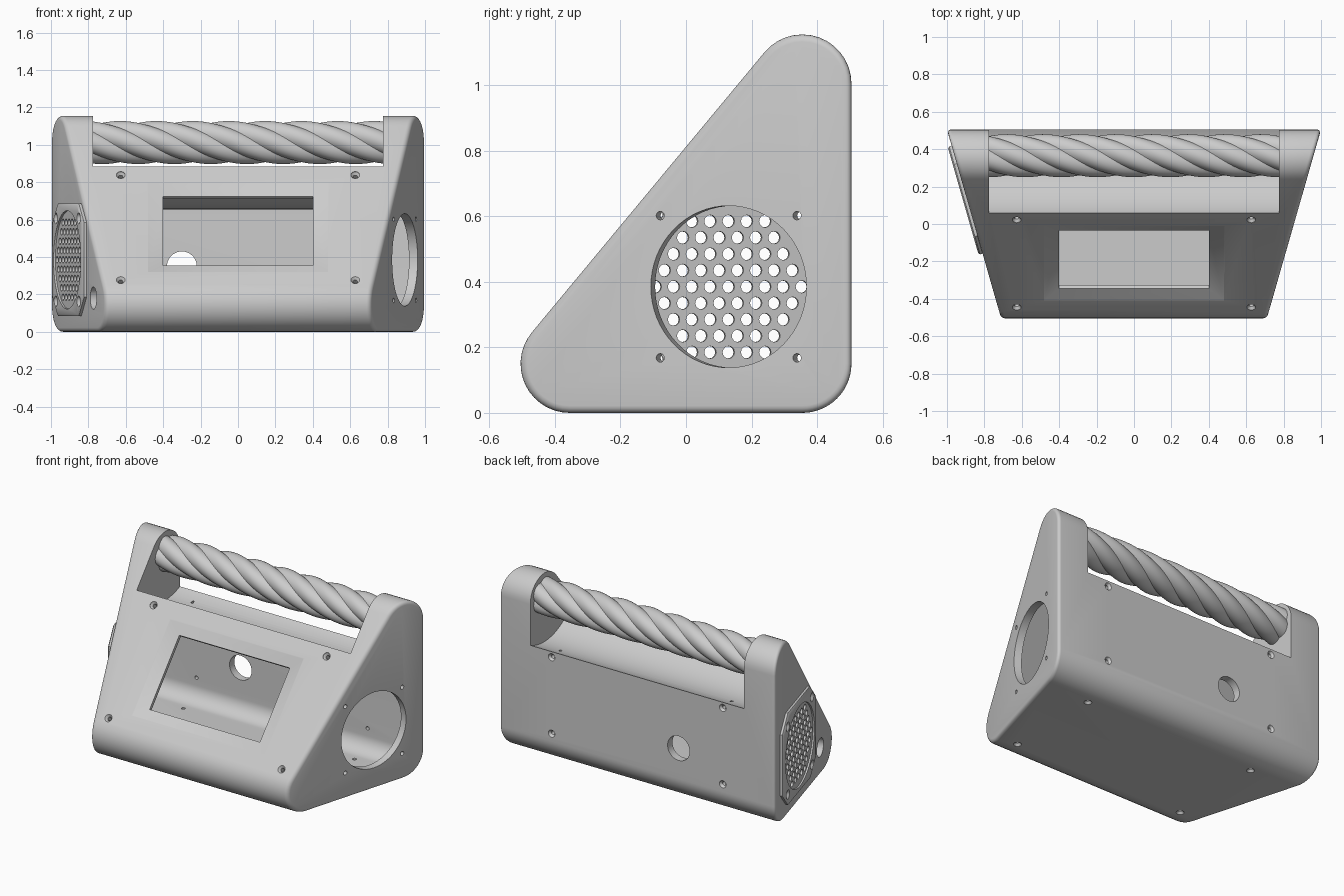
import bpy
import bmesh
from math import sin, cos, pi, radians, atan2, sqrt
from mathutils import Vector, Matrix

if "Cube" in bpy.data.objects:
    bpy.data.objects.remove(bpy.data.objects["Cube"])

grey = bpy.data.materials.new("light_grey")
grey.use_nodes = True
grey.diffuse_color = (0.6, 0.6, 0.6, 1)
grey.node_tree.nodes["Principled BSDF"].inputs["Base Color"].default_value = (0.6, 0.6, 0.6, 1)

SLOPE = 0.287          # how far the ends lean in towards the front
CORNERS = [(-0.355, 0.15), (0.355, 0.15), (0.355, 1.005)]
SLANT = Vector((0, -0.767, 0.641))
Z, Y = Vector((0, 0, 1)), Vector((0, 1, 0))


# ---------- helpers ----------
def loft(name, solids, matrix=Matrix()):
    """Each solid is a list of equal-length rings, skinned and capped."""
    bm = bmesh.new()
    for rings in solids:
        vs = [[bm.verts.new(matrix @ Vector(p)) for p in r] for r in rings]
        n = len(vs[0])
        for a, b in zip(vs, vs[1:]):
            for i in range(n):
                bm.faces.new((a[i], a[(i + 1) % n], b[(i + 1) % n], b[i]))
        bm.faces.new(vs[0][::-1])
        bm.faces.new(vs[-1])
    bmesh.ops.recalc_face_normals(bm, faces=bm.faces)
    me = bpy.data.meshes.new(name)
    bm.to_mesh(me)
    bm.free()
    me.materials.append(grey)
    ob = bpy.data.objects.new(name, me)
    bpy.context.collection.objects.link(ob)
    return ob


def cut(ob, *cutters):
    """Subtract the cutters, then discard them."""
    for c in cutters:
        m = ob.modifiers.new("cut", 'BOOLEAN')
        m.operation, m.solver, m.object = 'DIFFERENCE', 'EXACT', c
    bake(ob)
    for c in cutters:
        bpy.data.objects.remove(c)


def bake(ob):
    dg = bpy.context.evaluated_depsgraph_get()
    me = bpy.data.meshes.new_from_object(ob.evaluated_get(dg))
    ob.modifiers.clear()
    ob.data = me


def bevel(ob, width):
    m = ob.modifiers.new("bevel", 'BEVEL')
    m.width, m.segments, m.limit_method, m.angle_limit = width, 4, 'ANGLE', radians(40)
    bake(ob)


def frame(origin, normal, up=Z):
    n = Vector(normal).normalized()
    x = up.cross(n).normalized()
    return Matrix.Translation(origin) @ Matrix((x, n.cross(x), n)).transposed().to_4x4()


def circle(r, h, c=(0, 0), n=32):
    return [(c[0] + r * cos(2 * pi * i / n), c[1] + r * sin(2 * pi * i / n), h) for i in range(n)]


def rect(w, d, h):
    return [(-w, -d, h), (w, -d, h), (w, d, h), (-w, d, h)]


def side_x(y):
    return 1 - SLOPE * (0.505 - y)


def wedge(name, r, inset):
    """Rounded triangle drawn around the corner centres, with leaning ends."""
    a = atan2(SLANT.z, SLANT.y)
    spans = [(a, 1.5 * pi), (-pi / 2, 0), (0, a)]
    prof = [(c[0] + r * cos(s + (e - s) * i / 14), c[1] + r * sin(s + (e - s) * i / 14))
            for c, (s, e) in zip(CORNERS, spans) for i in range(15)]
    return loft(name, [[[(k * (side_x(y) - inset), y, z) for y, z in prof] for k in (-1, 1)]])


def channel(name, r, half):
    """Round trough below the handle."""
    return loft(name, [[[(x, 0.36 + p[0], 1.05 + p[1]) for p in circle(r, 0, n=96)] for x in (-half, half)]])


def end_frame(k, y, z):
    return frame((k * side_x(y), y, z), (k, -SLOPE, 0))


def screw_holes(name, matrix, spots, r=0.012):
    """Countersunk screw holes."""
    return loft(name, [[circle(r, -0.1, c, 16), circle(r, -0.014, c, 16),
                        circle(2 * r, 0, c, 16), circle(2 * r, 0.01, c, 16)] for c in spots], matrix)


def grid(dx, dy):
    return [(x, y) for x in (-dx, dx) for y in (-dy, dy)]


# ---------- hollow case ----------
case = wedge("case", 0.15, 0)
bevel(case, 0.022)
cavity = wedge("cavity", 0.1, 0.05)
cut(cavity, channel("ceiling", 0.395, 2))
trough = channel("trough", 0.345, 0.775)
cut(case, cavity, trough)

# window with a sloping surround in the slanted face
mid = Vector((0, -0.212, 0.558))
mid += SLANT * (0.5185 - SLANT.dot(mid))
front = frame(mid, SLANT)
window = loft("window", [[rect(0.4, 0.24, -0.1), rect(0.4, 0.24, -0.027),
                          rect(0.48, 0.31, 0), rect(0.51, 0.336, 0.01)]], front)
front_screws = screw_holes("front_screws", front, grid(0.627, 0.365))
back_screws = screw_holes("back_screws", frame((0, 0.505, 0.45), Y), grid(0.62, 0.25))
base_screws = screw_holes("base_screws", frame((0, 0, 0), -Z, Y), grid(0.62, 0.32))
cable_hole = loft("cable_hole", [[circle(0.08, -0.1), circle(0.08, 0.1)]], frame((-0.3, 0.505, 0.35), Y))
cut(case, window, front_screws, back_screws, base_screws, cable_hole)

# speaker openings in both ends, and a socket hole in the right end
for k in (-1, 1):
    opening = loft("opening", [[circle(0.247, -0.12, n=64), circle(0.247, 0.1, n=64)]],
                   end_frame(k, 0.13, 0.385))
    holes = loft("fixings", [[circle(0.013, -0.12, c, 16), circle(0.013, 0.1, c, 16)]
                             for c in grid(0.217, 0.217)], end_frame(k, 0.13, 0.385))
    cut(case, opening, holes)
socket = loft("socket", [[circle(0.06, -0.12), circle(0.06, 0.1)]], end_frame(-1, -0.285, 0.18))
cut(case, socket)

# ---------- grille on the right end ----------
right = end_frame(-1, 0.13, 0.385)


def octagon(s, c, h):
    return [(s, c - s, h), (s, s - c, h), (s - c, s, h), (c - s, s, h),
            (-s, s - c, h), (-s, c - s, h), (c - s, -s, h), (s - c, -s, h)]


plate = loft("grille_plate", [[octagon(0.3, 0.1, 0), octagon(0.3, 0.1, 0.014), octagon(0.29, 0.098, 0.022)]], right)
recess = loft("recess", [[circle(0.262, 0.012, n=64), circle(0.27, 0.1, n=64)]], right)
spots = [((i + 0.5 * (j % 2)) * 0.058, j * 0.05) for j in range(-5, 6) for i in range(-5, 6)]
mesh_holes = loft("mesh_holes", [[circle(0.019, -0.1, c, 12), circle(0.019, 0.1, c, 12)]
                                 for c in spots if sqrt(c[0] ** 2 + c[1] ** 2) < 0.238], right)
plate_screws = screw_holes("plate_screws", right @ Matrix.Translation((0, 0, 0.022)), grid(0.222, 0.222), 0.015)
cut(plate, recess, mesh_holes, plate_screws)

# ---------- twisted handle ----------
LOBES, PITCH, STEPS = 5, 0.97, 160


def rope_ring(x):
    ring = []
    for i in range(60):
        a = 2 * pi * i / 60
        r = 0.096 + 0.019 * abs(cos(LOBES * a / 2)) ** 0.9
        t = a - 2 * pi * x / PITCH
        ring.append((x, 0.365 - r * cos(t), 1.012 + r * sin(t)))
    return ring


handle = loft("twisted_handle", [[rope_ring(-0.79 + 1.58 * i / STEPS) for i in range(STEPS + 1)]])

# ---------- shading ----------
bpy.ops.object.select_all(action='DESELECT')
for ob in (case, plate, handle):
    ob.select_set(True)
bpy.context.view_layer.objects.active = case
bpy.ops.object.shade_smooth_by_angle(angle=radians(35))
